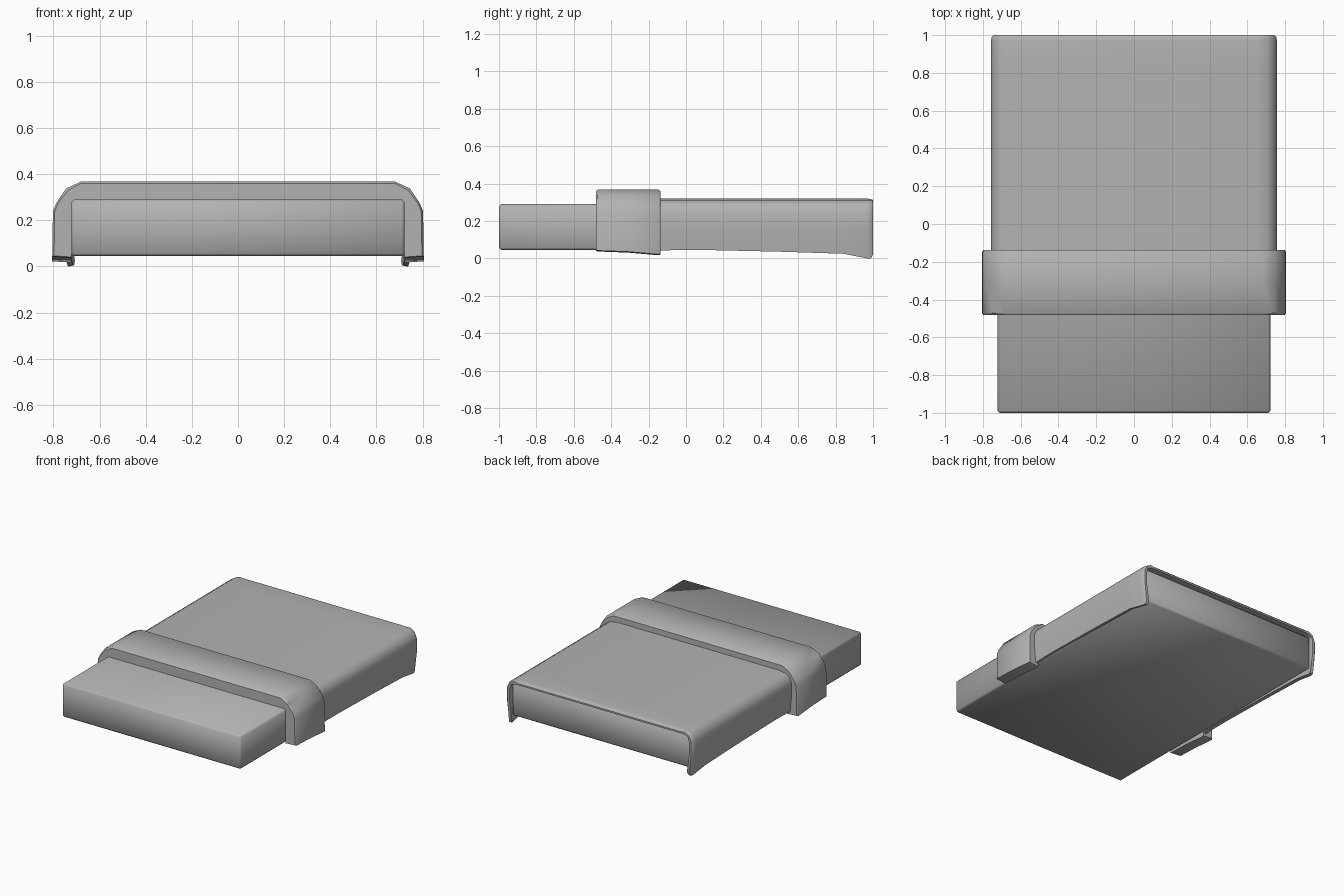
import bpy, bmesh, math

cube = bpy.data.objects.get("Cube")
if cube:
    bpy.data.objects.remove(cube, do_unlink=True)

grey = bpy.data.materials.new("soft grey")
grey.use_nodes = True
grey.diffuse_color = (0.45, 0.45, 0.45, 1)
grey.node_tree.nodes["Principled BSDF"].inputs["Base Color"].default_value = (0.45, 0.45, 0.45, 1)


def finish(name, bm, angle):
    bmesh.ops.recalc_face_normals(bm, faces=bm.faces)
    mesh = bpy.data.meshes.new(name)
    bm.to_mesh(mesh)
    bm.free()
    obj = bpy.data.objects.new(name, mesh)
    bpy.context.collection.objects.link(obj)
    mesh.materials.append(grey)
    bpy.ops.object.select_all(action='DESELECT')
    obj.select_set(True)
    bpy.context.view_layer.objects.active = obj
    bpy.ops.object.shade_smooth_by_angle(angle=math.radians(angle))
    return obj


def arch(outer, inner):
    """Closed section: mirrored outer curve, then mirrored inner curve back."""
    def full(half):
        return half + [(-x, z) for x, z in reversed(half)]
    return full(outer) + full(inner)[::-1]


def loft(name, stations, angle=40):
    """Skin a list of (y, section) rings and cap both ends with strips."""
    bm = bmesh.new()
    rings = [[bm.verts.new((x, y, z)) for x, z in sec] for y, sec in stations]
    n = len(rings[0])
    for a, b in zip(rings, rings[1:]):
        for i in range(n):
            j = (i + 1) % n
            bm.faces.new((a[i], a[j], b[j], b[i]))
    for ring in (rings[0], rings[-1]):
        for i in range(n // 2 - 1):
            bm.faces.new((ring[i], ring[i + 1], ring[n - 2 - i], ring[n - 1 - i]))
    return finish(name, bm, angle)


# Mattress: softly shaded slab with narrow bevels
bm = bmesh.new()
bmesh.ops.create_cube(bm, size=1)
for v in bm.verts:
    v.co.x *= 1.445
    v.co.y = v.co.y * 1.975 - 0.0125
    v.co.z = v.co.z * 0.245 + 0.1675
bmesh.ops.bevel(bm, geom=bm.edges[:], offset=0.012, segments=1, affect='EDGES')
finish("mattress", bm, 180)


# Blanket: thin draped shell whose hem dips at the foot corners
def blanket_section(bottom, tuck, shrink):
    outer = [(0.745 - tuck, bottom), (0.755 - shrink, 0.15), (0.757 - shrink, 0.25),
             (0.738 - shrink, 0.292), (0.705 - shrink, 0.312), (0.65, 0.32 - shrink)]
    inner = [(0.722 - tuck, bottom + 0.005), (0.724, 0.15), (0.724, 0.25),
             (0.715, 0.28), (0.695, 0.291), (0.65, 0.294)]
    return arch(outer, inner)


loft("blanket", [(y, blanket_section(b, t, s)) for y, b, t, s in (
    (-0.3, 0.035, 0, 0), (-0.05, 0.045, 0, 0), (0.1, 0.045, 0, 0), (0.5, 0.036, 0, 0),
    (0.84, 0.025, 0, 0), (0.97, 0.0, 0.008, 0), (0.99, 0.0, 0.012, 0.004),
    (1.0, 0.02, 0.015, 0.014))])


# Folded cuff: thick band across the blanket
def cuff_section(bottom, shrink):
    outer = [(0.805 - shrink, bottom), (0.802 - shrink, 0.24), (0.787 - shrink, 0.275),
             (0.745 - shrink, 0.338 - shrink), (0.68, 0.368 - shrink)]
    inner = [(0.722, bottom - 0.005), (0.722, 0.25), (0.72, 0.27),
             (0.705, 0.288), (0.68, 0.289)]
    return arch(outer, inner)


loft("folded_cuff", [(y, cuff_section(b, s)) for y, b, s in (
    (-0.482, 0.046, 0.008), (-0.472, 0.042, 0), (-0.31, 0.036, 0),
    (-0.148, 0.022, 0), (-0.137, 0.025, 0.008))])
